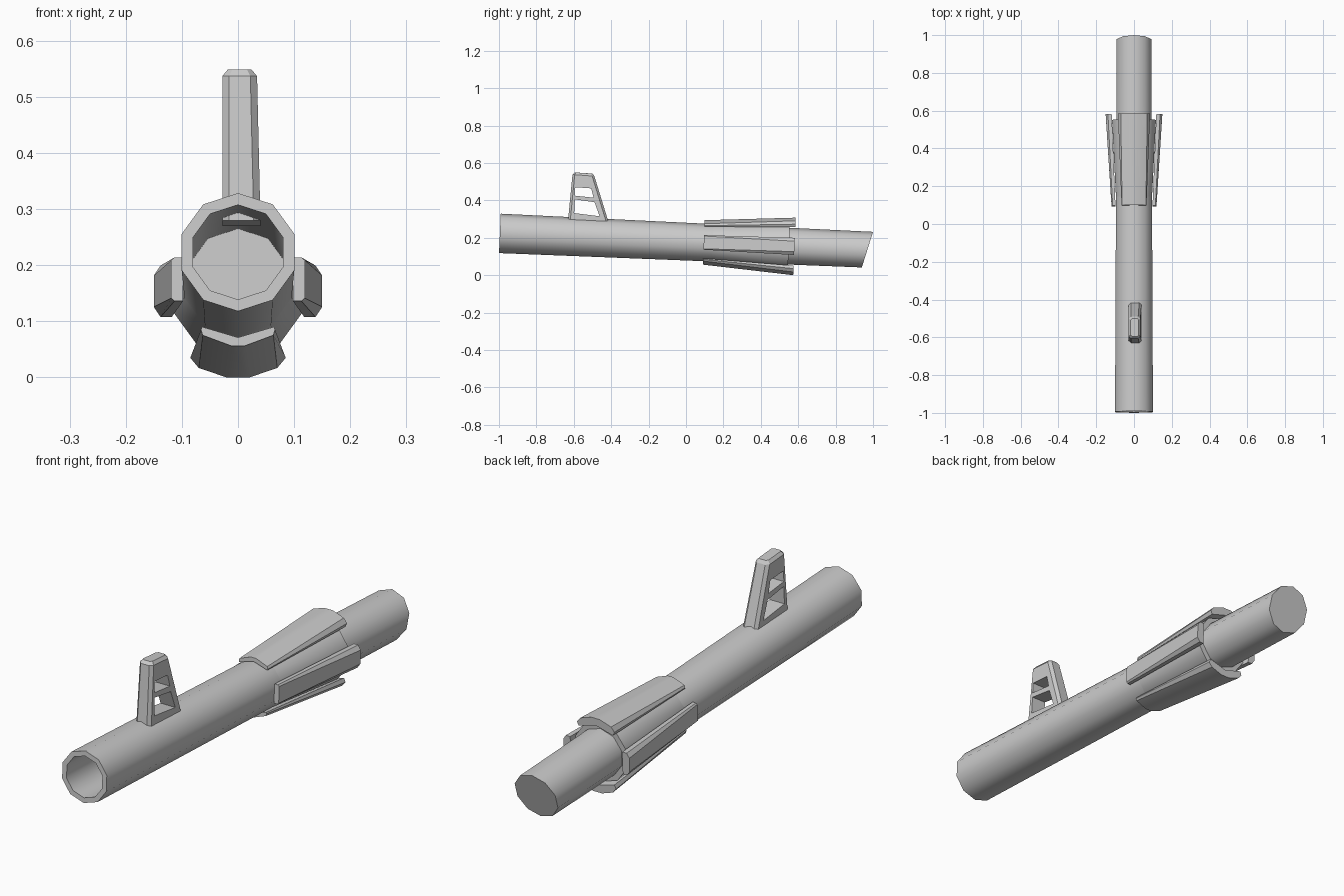
import bpy, bmesh, math

if "Cube" in bpy.data.objects:
    bpy.data.objects.remove(bpy.data.objects["Cube"])

SIDES = 10


def axis_z(y):
    return 0.2235 - 0.0442 * (y + 1)


def loft(name, rings, closed=False, cap_start=True, cap_end=True, smooth=None):
    """Skin a list of equal-length point rings."""
    bm = bmesh.new()
    vs = [[bm.verts.new(p) for p in r] for r in rings]
    n = len(rings[0])
    for a, b in zip(vs, vs[1:]):
        for i in range(n):
            j = (i + 1) % n
            bm.faces.new((a[i], a[j], b[j], b[i]))
    if cap_start:
        bm.faces.new(vs[0][::-1])
    if cap_end:
        bm.faces.new(vs[-1])
    bmesh.ops.recalc_face_normals(bm, faces=bm.faces)
    me = bpy.data.meshes.new(name)
    bm.to_mesh(me)
    bm.free()
    ob = bpy.data.objects.new(name, me)
    bpy.context.collection.objects.link(ob)
    if smooth:
        bpy.ops.object.select_all(action='DESELECT')
        ob.select_set(True)
        bpy.context.view_layer.objects.active = ob
        bpy.ops.object.shade_smooth_by_angle(angle=math.radians(smooth))
    return ob


def ring(y, r, slant=0.044):
    """Decagon around the sloping axis, its plane leaning by slant."""
    pts = []
    for i in range(SIDES):
        a = 2 * math.pi * i / SIDES
        dz = r * math.cos(a)
        yy = y + slant * dz
        pts.append((r * math.sin(a), yy, axis_z(yy) + dz))
    return pts


# Hollow barrel: bore cap, bore, muzzle rim, outer wall, slanted rear cap
loft("barrel", [ring(0.965, 0.0955, 0.31), ring(-0.995, 0.0845), ring(-0.995, 0.1055),
                ring(0.97, 0.0965, 0.31)], smooth=40)

# Flared sleeve around the rear section
loft("sleeve", [ring(0.10, 0.098), ring(0.55, 0.122)], smooth=40)


def panel_ring(y, profile, angle):
    ca, sa = math.cos(angle), math.sin(angle)
    pts = []
    for u, r in profile:
        x, dz = u * ca + r * sa, r * ca - u * sa
        yy = y + 0.044 * dz
        pts.append((x, yy, axis_z(yy) + dz))
    return pts


def mirrored(half):
    """Complete a profile from its positive half, kept in loop order."""
    return half + [(-u, r) for u, r in reversed(half) if u > 0]


# Cross-sections (sideways, outward) at the narrow front and flared rear
wide_front = mirrored([(0.0, 0.104), (0.064, 0.085), (0.066, 0.09), (0.063, 0.1), (0.012, 0.119)])
wide_rear = mirrored([(0.0, 0.125), (0.078, 0.103), (0.085, 0.119), (0.07, 0.137), (0.02, 0.154)])
slim_front = mirrored([(0.039, 0.098), (0.039, 0.113), (0.034, 0.119)])
slim_rear = mirrored([(0.046, 0.118), (0.046, 0.138), (0.028, 0.15)])

# Four flared panels around the sleeve
for k, label in enumerate(("top", "right", "bottom", "left")):
    front, rear = (wide_front, wide_rear) if k % 2 == 0 else (slim_front, slim_rear)
    ang = k * math.pi / 2
    loft(label + "_panel", [panel_ring(0.095, front, ang), panel_ring(0.58, rear, ang)], smooth=30)


def sight_ring(z0, z1, y0, y1, x0, x1, c):
    """Chamfered rectangle, front edge at z0 and back edge at z1."""
    return [(x0 + c, y0, z0), (x1 - c, y0, z0), (x1, y0 + c, z0), (x1, y1 - c, z1),
            (x1 - c, y1, z1), (x0 + c, y1, z1), (x0, y1 - c, z1), (x0, y0 + c, z0)]


# Upright sight with a chamfered top
sight = loft("sight", [sight_ring(0.28, 0.27, -0.632, -0.41, -0.028, 0.04, 0.012),
                       sight_ring(0.537, 0.53, -0.607, -0.49, -0.028, 0.034, 0.012),
                       sight_ring(0.549, 0.543, -0.596, -0.5, -0.018, 0.024, 0.008)])

# Two windows cut through the sight
windows = [[(-0.592, 0.47), (-0.507, 0.464), (-0.494, 0.414), (-0.594, 0.425)],
           [(-0.594, 0.405), (-0.489, 0.39), (-0.462, 0.315), (-0.598, 0.332)]]
for i, w in enumerate(windows):
    cutter = loft("window_cutter_%d" % i, [[(x, y, z) for y, z in w] for x in (-0.1, 0.1)])
    cutter.hide_render = True
    cutter.hide_viewport = True
    mod = sight.modifiers.new("window", 'BOOLEAN')
    mod.operation = 'DIFFERENCE'
    mod.solver = 'EXACT'
    mod.object = cutter

# Apply the cuts and remove the helpers
dg = bpy.context.evaluated_depsgraph_get()
dg.update()
cut_mesh = bpy.data.meshes.new_from_object(sight.evaluated_get(dg))
sight.modifiers.clear()
sight.data = cut_mesh
for ob in [o for o in bpy.data.objects if o.name.startswith("window_cutter")]:
    bpy.data.objects.remove(ob)
